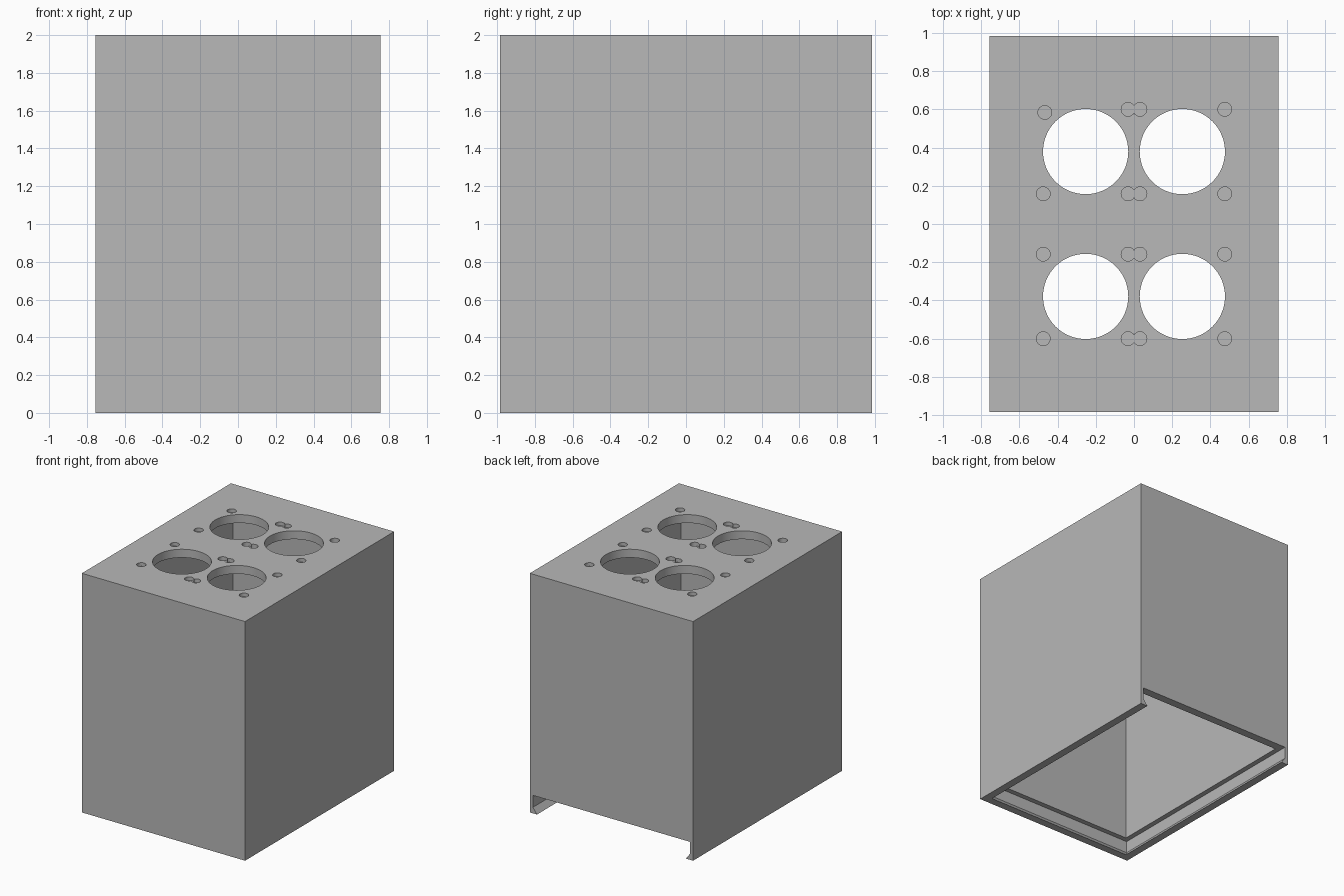
import bpy
import bmesh

cube = bpy.data.objects.get("Cube")
if cube:
    bpy.data.objects.remove(cube, do_unlink=True)

HX, HY, H = 0.755, 0.985, 2.0   # half width, half depth, height
WALL = 0.07
SLOT = 0.15                     # height of the lid slot

grey = bpy.data.materials.new("plain_grey")
grey.use_nodes = True
colour = (0.48, 0.48, 0.48, 1)
grey.diffuse_color = colour
grey.node_tree.nodes["Principled BSDF"].inputs["Base Color"].default_value = colour


def finish(name, bm):
    bmesh.ops.recalc_face_normals(bm, faces=bm.faces)
    mesh = bpy.data.meshes.new(name)
    bm.to_mesh(mesh)
    bm.free()
    mesh.materials.append(grey)
    obj = bpy.data.objects.new(name, mesh)
    bpy.context.collection.objects.link(obj)
    return obj


def loft(name, sections):
    """Stack rectangles given as (half width, front y, back y, z)."""
    bm = bmesh.new()
    loops = [[bm.verts.new(p) for p in ((-w, f, z), (w, f, z), (w, b, z), (-w, b, z))]
             for w, f, b, z in sections]
    bm.faces.new(loops[0])
    bm.faces.new(loops[-1])
    for low, high in zip(loops, loops[1:]):
        for i in range(4):
            j = (i + 1) % 4
            bm.faces.new((low[i], low[j], high[j], high[i]))
    return finish(name, bm)


def drill(name, x, y, radius, bottom, sides):
    bm = bmesh.new()
    bmesh.ops.create_cone(bm, cap_ends=True, segments=sides, radius1=radius,
                          radius2=radius, depth=H + 0.1 - bottom)
    bmesh.ops.translate(bm, verts=bm.verts, vec=(x, y, (H + 0.1 + bottom) / 2))
    return finish(name, bm)


def cut(target, cutter):
    mod = target.modifiers.new("cut", 'BOOLEAN')
    mod.operation = 'DIFFERENCE'
    mod.solver = 'EXACT'
    mod.object = cutter
    bpy.context.view_layer.objects.active = target
    bpy.ops.object.modifier_apply(modifier=mod.name)
    bpy.data.objects.remove(cutter, do_unlink=True)


# Outer shell
box = loft("box_housing", [(HX, -HY, HY, 0), (HX, -HY, HY, H)])

# Hollow inside, open at the bottom
inner_x, inner_y = HX - WALL, HY - WALL
cut(box, loft("cavity", [(inner_x, -inner_y, inner_y, 0.1),
                         (inner_x, -inner_y, inner_y, H - WALL)]))

# Dovetail slot for a sliding lid, open through the back
lip, groove, back = 0.066, 0.028, HY + 0.1
cut(box, loft("lid_slot", [(HX - lip, -HY + lip, back, -0.1),
                           (HX - lip, -HY + lip, back, 0),
                           (HX - groove, -HY + groove, back, 0.05),
                           (HX - groove, -HY + groove, back, SLOT)]))

# Four large round openings, each with four shallow screw recesses
for sx in (-1, 1):
    for sy in (-1, 1):
        cx, cy = sx * 0.253, sy * 0.379
        cut(box, drill("opening", cx, cy, 0.223, H - 0.3, 64))
        for dx in (-1, 1):
            for dy in (-1, 1):
                x, y = cx + dx * 0.222, cy + dy * 0.221
                if sx == dx == -1 and sy == dy == 1:
                    x, y = x + 0.008, y - 0.016
                cut(box, drill("screw_recess", x, y, 0.036, H - 0.03, 24))

# Smooth round walls, crisp edges
bpy.ops.object.select_all(action='DESELECT')
box.select_set(True)
bpy.context.view_layer.objects.active = box
bpy.ops.object.shade_smooth_by_angle()
